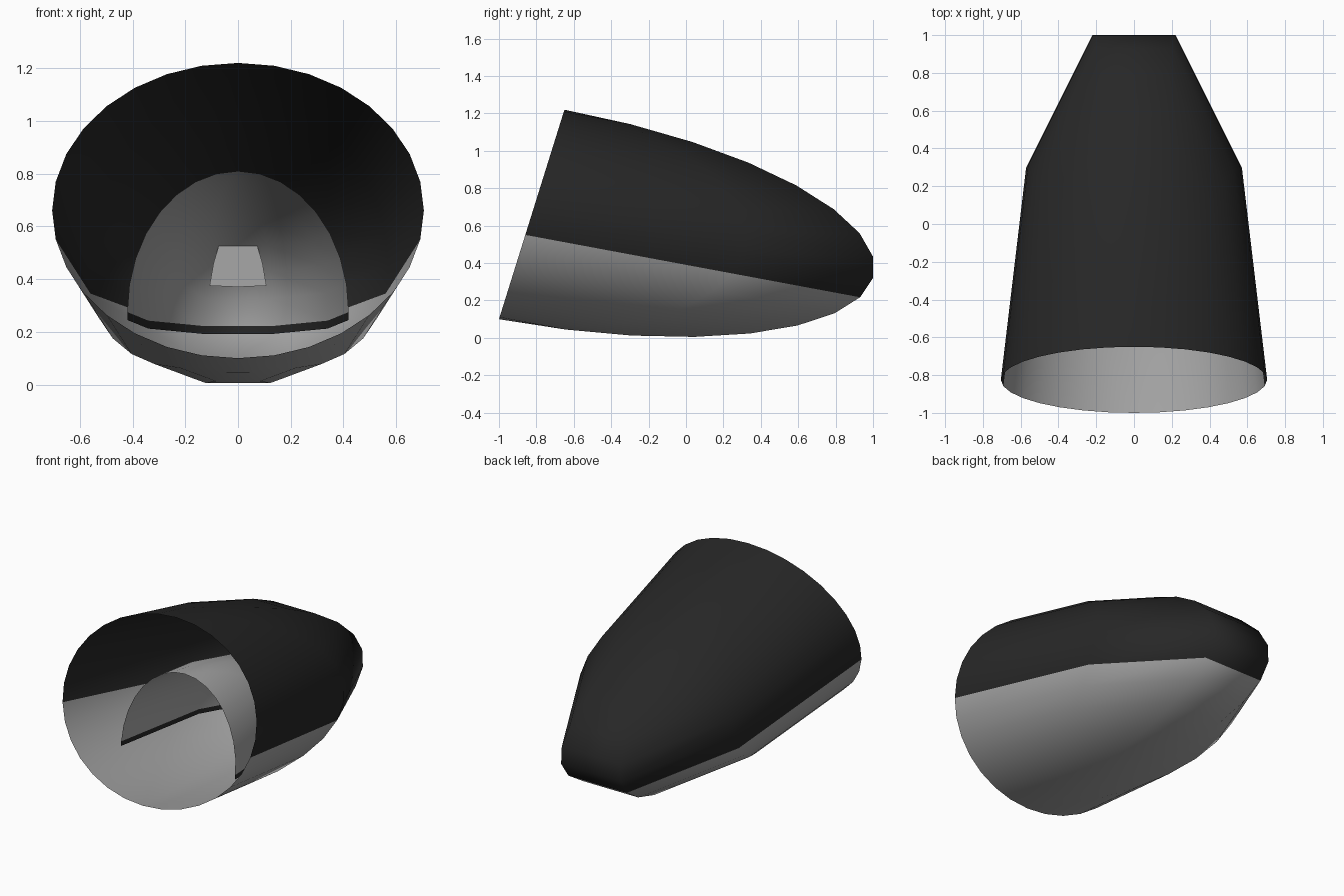
import bpy, bmesh, math

if "Cube" in bpy.data.objects:
    bpy.data.objects.remove(bpy.data.objects["Cube"])


def material(name, value):
    m = bpy.data.materials.new(name)
    m.diffuse_color = (value, value, value, 1)
    m.use_nodes = True
    m.node_tree.nodes["Principled BSDF"].inputs["Base Color"].default_value = m.diffuse_color
    return m


black = material("black", 0.02)
grey = material("grey", 0.39)


def make_object(name, bm, mats, smooth=True):
    bmesh.ops.remove_doubles(bm, verts=bm.verts, dist=0.0005)
    for f in bm.faces:
        f.smooth = smooth
    me = bpy.data.meshes.new(name)
    bm.to_mesh(me)
    bm.free()
    for m in mats:
        me.materials.append(m)
    ob = bpy.data.objects.new(name, me)
    bpy.context.collection.objects.link(ob)
    return ob


def shell(name, center, up, depth, width, levels, split, mats, lip=0.0):
    """Blunt hood: each level runs straight back from a tilted oval rim,
    bends at 62% of its depth and closes with a narrow flat end."""
    bm = bmesh.new()
    rows = []
    for k in range(levels + 1):
        a = k * math.pi / 16
        s, c = math.sin(a), math.cos(a)
        half = []
        for t, w in ((0, 1.0), (0.616, 0.81), (1, 0.312)):
            half.append((width * w * s,
                         center[0] + up[0] * c + depth[0] * s * t,
                         center[1] + up[1] * c + depth[1] * s * t))
        rows.append([(-x, y, z) for x, y, z in half] + half[::-1])
    if lip:
        rows.append([(x, y, z - lip) for x, y, z in rows[-1]])
    grid = [[bm.verts.new(p) for p in row] for row in rows]
    for k in range(len(grid) - 1):
        for j in range(5):
            f = bm.faces.new((grid[k][j], grid[k][j + 1],
                              grid[k + 1][j + 1], grid[k + 1][j]))
            f.material_index = 0 if k < split else 1
    return make_object(name, bm, mats)


# Outer hood: black top, grey underside
shell("outer_hood", (-0.825, 0.66), (0.175, 0.56), (1.825, -0.34), 0.705,
      16, 9, (black, grey))

# Smaller grey hood inside, with a black lower lip
shell("inner_hood", (-0.63, 0.275), (0.07, 0.535), (1.14, -0.053), 0.42,
      8, 8, (grey, black), lip=0.03)

# Small tapered plate at the back of the inner hood
bm = bmesh.new()
outline = [(0.072, 0.53), (0.093, 0.46), (0.108, 0.375), (0, 0.37)]
outline += [(-x, z) for x, z in outline[2::-1]]
bm.faces.new([bm.verts.new((x, 0.36, z)) for x, z in outline[::-1]])
make_object("back_plate", bm, (grey,), smooth=False)
